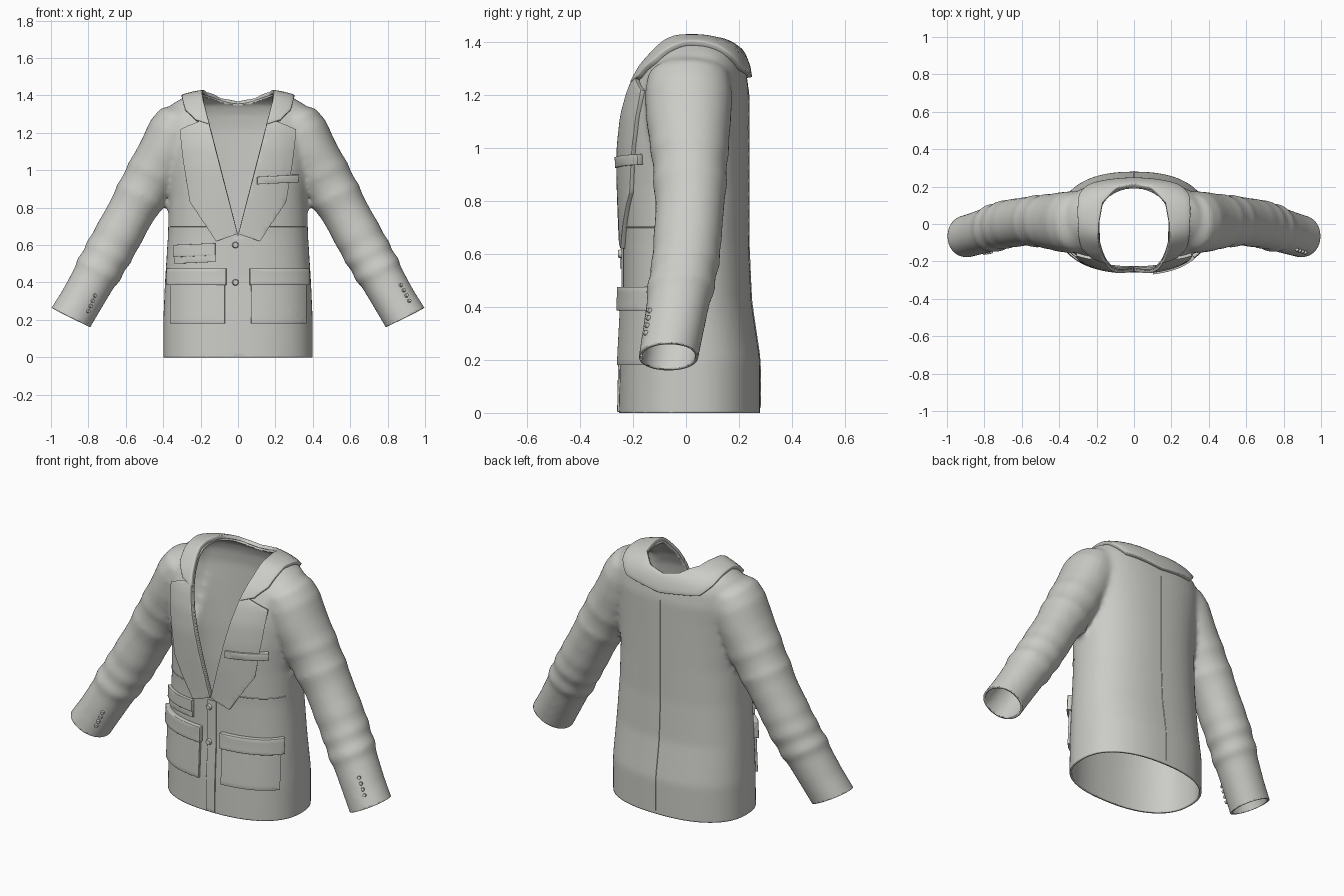
import bpy, bmesh, math
from mathutils import Vector
from mathutils.bvhtree import BVHTree

if "Cube" in bpy.data.objects:
    bpy.data.objects.remove(bpy.data.objects["Cube"])

cloth = bpy.data.materials.new("pale_grey_cloth")
cloth.use_nodes = True
COLOUR = (0.6, 0.6, 0.57, 1)
cloth.diffuse_color = COLOUR
cloth.node_tree.nodes["Principled BSDF"].inputs["Base Color"].default_value = COLOUR


def make(name, bm):
    mesh = bpy.data.meshes.new(name)
    bm.to_mesh(mesh)
    bm.free()
    mesh.materials.append(cloth)
    ob = bpy.data.objects.new(name, mesh)
    bpy.context.collection.objects.link(ob)
    return ob


def finish(ob, angle=40):
    bpy.ops.object.select_all(action="DESELECT")
    ob.select_set(True)
    bpy.context.view_layer.objects.active = ob
    bpy.ops.object.shade_smooth_by_angle(angle=math.radians(angle))


def evaluated(ob):
    bm = bmesh.new()
    bm.from_object(ob, bpy.context.evaluated_depsgraph_get())
    return bm


def loft(bm, rings):
    rows = [[bm.verts.new(p) for p in ring] for ring in rings]
    n = len(rows[0])
    for a, b in zip(rows, rows[1:]):
        for i in range(n):
            bm.faces.new((a[i], a[(i + 1) % n], b[(i + 1) % n], b[i]))
    bm.faces.new(rows[0])
    bm.faces.new(rows[-1])


def oval(centre, u, v, power=2.0, n=48):
    ring = []
    for i in range(n):
        c, s = math.cos(math.tau * i / n), math.sin(math.tau * i / n)
        ring.append(centre + u * math.copysign(abs(c) ** (2 / power), c)
                    + v * math.copysign(abs(s) ** (2 / power), s))
    return ring


# Torso form: height, half width, front y, back y
TORSO = [(-.05, .40, -.255, .28), (.2, .40, -.25, .28), (.42, .39, -.238, .247),
         (.65, .375, -.238, .237), (.85, .37, -.247, .237), (1.0, .38, -.25, .237),
         (1.12, .39, -.24, .237), (1.22, .40, -.215, .237), (1.30, .39, -.175, .225),
         (1.355, .35, -.13, .205), (1.39, .29, -.10, .165), (1.41, .2, -.08, .1)]
form = bmesh.new()
loft(form, [oval(Vector((0, (f + b) / 2, z)), Vector((w, 0, 0)), Vector((0, (b - f) / 2, 0)), 2.35)
            for z, w, f, b in TORSO])

# Sleeve form: centre x, y, z, half thickness, half depth
SLEEVE = [(.27, .01, 1.32, .07, .1), (.30, .01, 1.27, .13, .155), (.34, .01, 1.2, .145, .165),
          (.385, .01, 1.10, .145, .16), (.47, .015, .95, .14, .14), (.57, .015, .78, .127, .13),
          (.68, 0, .58, .125, .125), (.76, -.025, .44, .118, .12), (.84, -.05, .30, .115, .115),
          (.895, -.066, .21, .117, .113), (.96, -.085, .09, .117, .113)]
FOLDS = [(.56, .008), (.47, .012), (.66, .005), (.86, .007), (.98, .006)]
for side in (1, -1):
    rings = []
    for p, q in zip(SLEEVE, SLEEVE[1:]):
        for k in range(6):
            x, y, z, a, b = [m + (n - m) * k / 6 for m, n in zip(p, q)]
            puff = sum(h * math.exp(-((z - fz) / .022) ** 2) for fz, h in FOLDS)
            rings.append(oval(Vector((side * x, y, z)), Vector((side * .89, 0, .455)) * (a + puff),
                              Vector((0, b + puff, 0)), 2.1, 40))
    loft(form, rings)
bmesh.ops.recalc_face_normals(form, faces=form.faces)
jacket = make("jacket_shell", form)
remesh = jacket.modifiers.new("merge", "REMESH")
remesh.mode = "VOXEL"
remesh.voxel_size = .014
relax = jacket.modifiers.new("relax", "SMOOTH")
relax.factor, relax.iterations = .5, 10
form = evaluated(jacket)
jacket.modifiers.clear()
form.to_mesh(jacket.data)
SURFACE = BVHTree.FromBMesh(form)
form.free()

# Neck hole and deep front opening
neck = bmesh.new()
loft(neck, [oval(Vector((0, .04, z)), Vector((.185, 0, 0)), Vector((0, .16, 0))) for z in (1.2, 1.7)])
opening = bmesh.new()
loft(opening, [[(0, y, .65), (.185, y, 1.37), (.185, y, 1.7), (-.185, y, 1.7), (-.185, y, 1.37)]
               for y in (-.6, .03)])
cutters = []
for name, bm in (("neck_cutter", neck), ("opening_cutter", opening)):
    bmesh.ops.recalc_face_normals(bm, faces=bm.faces)
    cutter = make(name, bm)
    cutter.hide_render = True
    cutters.append(cutter)
    cut = jacket.modifiers.new(name, "BOOLEAN")
    cut.operation, cut.solver, cut.object = "DIFFERENCE", "EXACT", cutter
shell = evaluated(jacket)
jacket.modifiers.clear()
for cutter in cutters:
    bpy.data.objects.remove(cutter)

# Keep only the outer skin, then trim hem and cuffs
inner = [f for f in shell.faces if SURFACE.find_nearest(f.calc_center_median())[3] > .006]
bmesh.ops.delete(shell, geom=inner, context="FACES")
for point, normal in (((0, 0, 0), (0, 0, -1)), ((.79, 0, .16), (.45, 0, -.89)),
                      ((-.79, 0, .16), (-.45, 0, -.89))):
    bmesh.ops.bisect_plane(shell, geom=shell.verts[:] + shell.edges[:] + shell.faces[:],
                           plane_co=point, plane_no=normal, clear_outer=True)
shell.to_mesh(jacket.data)
shell.free()
thick = jacket.modifiers.new("cloth_thickness", "SOLIDIFY")
thick.thickness, thick.offset = .012, -1
finish(jacket, 50)


def surface(x, z, side=-1):
    hit = SURFACE.ray_cast(Vector((x, side * 2, z)), Vector((0, -side, 0)))
    return (hit[0], hit[1]) if hit[0] else (Vector((x, 0, z)), Vector((0, side, 0)))


def thicken(name, bm, depth):
    bmesh.ops.recalc_face_normals(bm, faces=bm.faces)
    bm.faces.ensure_lookup_table()
    face = bm.faces[len(bm.faces) // 2]
    if face.normal.dot(SURFACE.find_nearest(face.calc_center_median())[1]) < 0:
        bmesh.ops.reverse_faces(bm, faces=bm.faces)
    ob = make(name, bm)
    mod = ob.modifiers.new("thickness", "SOLIDIFY")
    mod.thickness, mod.offset = depth, .8
    bev = ob.modifiers.new("soft_edge", "BEVEL")
    bev.width, bev.segments, bev.limit_method, bev.angle_limit = .004, 2, "ANGLE", 1.0
    finish(ob)


# Cloth piece cut from an outline and laid on the front
def plate(name, outline, depth):
    bm = bmesh.new()
    bm.faces.new([bm.verts.new((x, 0, z)) for x, z in outline])
    bmesh.ops.triangulate(bm, faces=bm.faces)
    for axis in (0, 2):
        normal = Vector((axis == 0, 0, axis == 2))
        for i in range(-20, 70):
            bmesh.ops.bisect_plane(bm, geom=bm.verts[:] + bm.edges[:] + bm.faces[:],
                                   plane_co=normal * (i * .025 + .003), plane_no=normal)
    for v in bm.verts:
        v.co = surface(v.co.x, v.co.z)[0]
    thicken(name, bm, depth)


def box(x0, x1, z0, z1, slant=0):
    return [(x0, z0), (x1, z0 + slant), (x1, z1 + slant), (x0, z1)]


LAPEL = [(.002, .66), (.115, .62), (.25, .83), (.285, 1.05), (.305, 1.215), (.205, 1.255), (.155, 1.255)]
for side, label in ((1, "left"), (-1, "right")):
    plate(label + "_lapel", [(side * x, z) for x, z in LAPEL], .018)
    pocket = [(side * x, z) for x, z in box(.07, .355, .18, .45)]
    flap = [(side * x, z) for x, z in box(.062, .362, .385, .475)]
    plate(label + "_pocket", pocket, .014)
    plate(label + "_pocket_flap", flap, .028)
plate("ticket_pocket", box(-.335, -.12, .5, .59, .01), .012)
plate("ticket_pocket_welt", box(-.335, -.12, .535, .6, .01), .02)
plate("chest_pocket", box(.1, .31, .925, .965, .012), .028)
plate("front_overlap", box(-.025, .03, .004, .64), .007)

# Collar wrapping round the neck, from one notch to the other
INNER = [(.15, -.2, 1.24), (.182, -.11, 1.36), (.187, 0, 1.41), (.165, .11, 1.39), (.09, .18, 1.37), (0, .2, 1.36)]
OUTER = [(.235, -.2, 1.28), (.285, -.13, 1.33), (.29, 0, 1.38), (.28, .12, 1.34), (.235, .22, 1.295), (0, .24, 1.265)]


def dense(path):
    full = [Vector(p) for p in path] + [Vector((-x, y, z)) for x, y, z in path[-2::-1]]
    return [a.lerp(b, k / 6) for a, b in zip(full, full[1:]) for k in range(6)] + [full[-1]]


collar = bmesh.new()
rows = [[collar.verts.new(SURFACE.find_nearest(a.lerp(b, k / 5))[0]) for k in range(6)]
        for a, b in zip(dense(INNER), dense(OUTER))]
for a, b in zip(rows, rows[1:]):
    for k in range(5):
        collar.faces.new((a[k], a[k + 1], b[k + 1], b[k]))
thicken("collar", collar, .022)


# Buttons on the front and cuffs
def button(name, x, z, radius, lift):
    point, normal = surface(x, z)
    bm = bmesh.new()
    bmesh.ops.create_cone(bm, cap_ends=True, segments=20, radius1=radius, radius2=radius * .75, depth=.016)
    bm.transform(normal.to_track_quat("Z", "Y").to_matrix().to_4x4())
    bmesh.ops.translate(bm, verts=bm.verts, vec=point + normal * lift)
    finish(make(name, bm))


for z in (.6, .4):
    button("front_button", -.013, z, .018, .011)
for i in range(4):
    button("left_cuff_button", .87 + .015 * i, .385 - .028 * i, .011, .004)
    button("right_cuff_button", -.765 - .012 * i, .33 - .028 * i, .011, .004)


# Fine seams drawn as thin cords on the cloth
def seam(name, points):
    curve = bpy.data.curves.new(name, "CURVE")
    curve.dimensions, curve.bevel_depth, curve.bevel_resolution = "3D", .003, 1
    line = curve.splines.new("POLY")
    line.points.add(len(points) - 1)
    for p, co in zip(line.points, points):
        p.co = (*co, 1)
    curve.materials.append(cloth)
    bpy.context.collection.objects.link(bpy.data.objects.new(name, curve))


seam("back_seam", [surface(0, .02 + i * .05, 1)[0] for i in range(25)])
for side in (1, -1):
    seam("opening_edge", [surface(side * (.004 + .18 * i / 20), .66 + .7 * i / 20)[0] for i in range(17)])
    seam("front_waist_seam", [surface(side * (.14 + .22 * i / 10), .7)[0] for i in range(11)])
